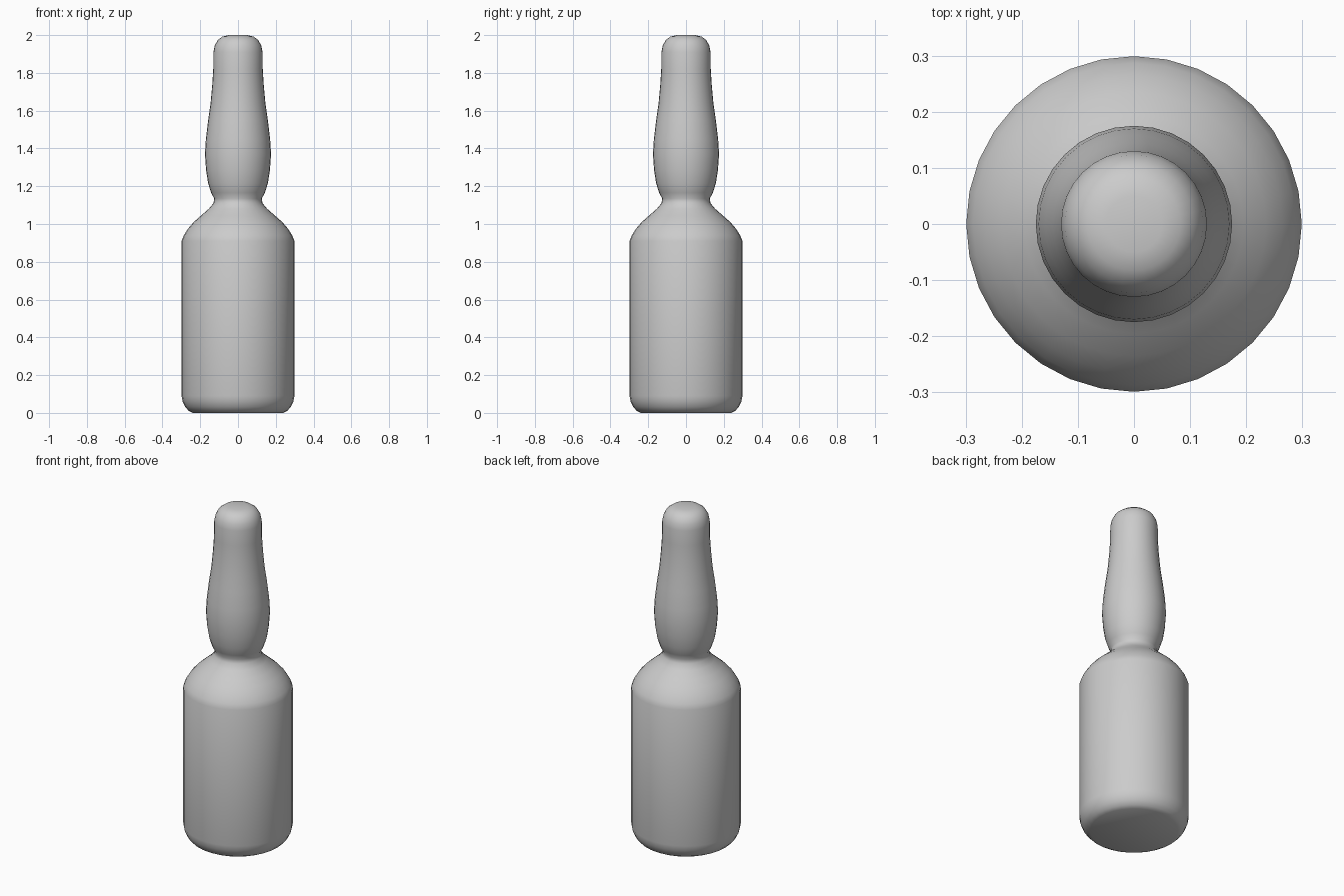
import bpy, bmesh, math

cube = bpy.data.objects.get("Cube")
if cube:
    bpy.data.objects.remove(cube, do_unlink=True)

SIDES = 32

# Half profile of the vessel (radius, height), base to tip
profile = [
    (0, 0), (0.24, 0), (0.262, 0.012), (0.28, 0.032), (0.293, 0.06), (0.299, 0.09),
    (0.299, 0.91), (0.287, 0.94), (0.265, 0.975), (0.235, 1.01), (0.195, 1.045),
    (0.155, 1.08), (0.13, 1.11), (0.126, 1.135), (0.142, 1.165), (0.158, 1.215),
    (0.169, 1.285), (0.175, 1.37), (0.17, 1.45), (0.158, 1.55), (0.145, 1.64),
    (0.136, 1.74), (0.131, 1.82), (0.13, 1.91), (0.123, 1.945), (0.107, 1.974),
    (0.083, 1.992), (0.05, 2.0), (0, 2.0),
]

# Plain grey glass
grey = bpy.data.materials.new("grey_glass")
grey.use_nodes = True
colour = (0.6, 0.6, 0.6, 1)
grey.diffuse_color = colour
grey.node_tree.nodes["Principled BSDF"].inputs["Base Color"].default_value = colour

# Spin the profile into one closed body
bm = bmesh.new()
verts = [bm.verts.new((r, 0, z)) for r, z in profile]
edges = [bm.edges.new(pair) for pair in zip(verts, verts[1:])]
bmesh.ops.spin(bm, geom=verts + edges, cent=(0, 0, 0), axis=(0, 0, 1),
               angle=math.tau, steps=SIDES, use_duplicate=False)
bmesh.ops.remove_doubles(bm, verts=bm.verts, dist=0.0005)
bmesh.ops.recalc_face_normals(bm, faces=bm.faces)
mesh = bpy.data.meshes.new("glass_vial")
bm.to_mesh(mesh)
bm.free()
mesh.materials.append(grey)

vial = bpy.data.objects.new("glass_vial", mesh)
bpy.context.collection.objects.link(vial)
bpy.context.view_layer.objects.active = vial
vial.select_set(True)
bpy.ops.object.shade_smooth_by_angle(angle=math.radians(50))
